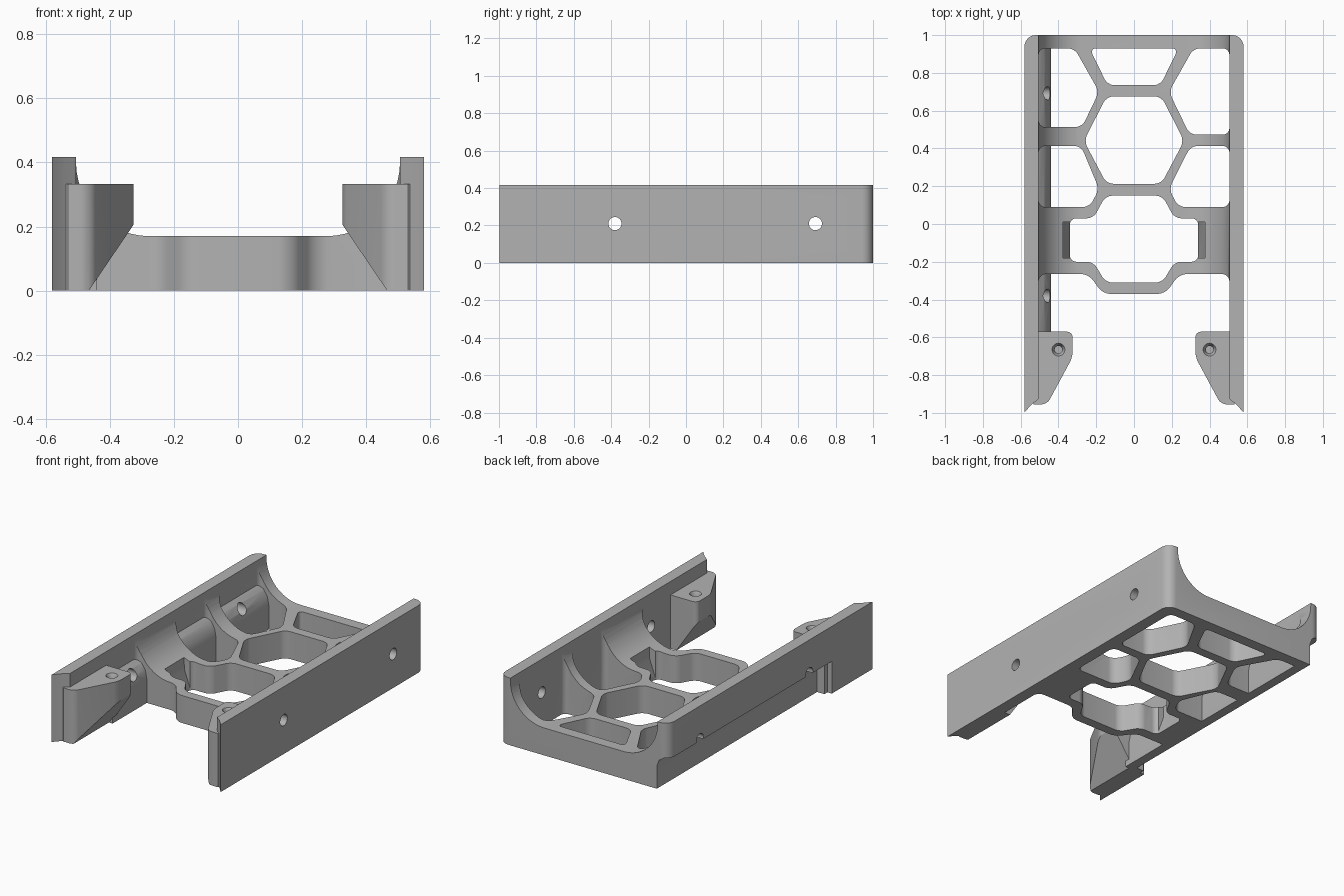
import bpy, bmesh, math
from mathutils import Vector

if "Cube" in bpy.data.objects:
    bpy.data.objects.remove(bpy.data.objects["Cube"], do_unlink=True)

grey = bpy.data.materials.new("plain grey")
grey.use_nodes = True
grey.diffuse_color = (0.45, 0.45, 0.45, 1)
grey.node_tree.nodes["Principled BSDF"].inputs["Base Color"].default_value = grey.diffuse_color


def prism(name, pts, lo, hi, axis="Z", radius=0.0, rounded=None):
    """Extrude a 2D outline along Z (xy outline) or Y (xz outline), rounding chosen corner edges."""
    def place(p, t):
        return Vector((p[0], p[1], t)) if axis == "Z" else Vector((p[0], t, p[1]))
    bm = bmesh.new()
    face = bm.faces.new([bm.verts.new(place(p, lo)) for p in pts])
    new = bmesh.ops.extrude_face_region(bm, geom=[face])["geom"]
    shift = place((0, 0), hi - lo)
    bmesh.ops.translate(bm, vec=shift, verts=[v for v in new if isinstance(v, bmesh.types.BMVert)])
    bmesh.ops.recalc_face_normals(bm, faces=bm.faces)
    if radius:
        test = rounded or (lambda a, b: abs((a - b).normalized().z) > 0.99)
        edges = [e for e in bm.edges if test(e.verts[0].co, e.verts[1].co)]
        bmesh.ops.bevel(bm, geom=edges, offset=radius, segments=6, profile=0.5,
                        affect="EDGES", clamp_overlap=True)
    return finish(bm, name)


def rod(name, centre, r1, r2, depth, axis="Z"):
    bm = bmesh.new()
    bmesh.ops.create_cone(bm, cap_ends=True, segments=32, radius1=r1, radius2=r2, depth=depth)
    ob = finish(bm, name)
    if axis == "X":
        ob.rotation_euler.y = math.pi / 2
    ob.location = centre
    return ob


def finish(bm, name):
    mesh = bpy.data.meshes.new(name)
    bm.to_mesh(mesh)
    bm.free()
    mesh.materials.append(grey)
    ob = bpy.data.objects.new(name, mesh)
    bpy.context.collection.objects.link(ob)
    return ob


def combine(target, tool, operation="DIFFERENCE"):
    tool.hide_render = True
    mod = target.modifiers.new("shape", "BOOLEAN")
    mod.operation, mod.solver, mod.object = operation, "EXACT", tool
    bpy.context.view_layer.objects.active = target
    bpy.ops.object.modifier_apply(modifier=mod.name)
    bpy.data.objects.remove(tool, do_unlink=True)


def mirrored(half):
    return half + [(-x, y) for x, y in reversed(half)]


def smooth(ob):
    bpy.ops.object.select_all(action="DESELECT")
    ob.select_set(True)
    bpy.context.view_layer.objects.active = ob
    bpy.ops.object.shade_smooth_by_angle(angle=math.radians(30))


# Tray: U-shaped section with large coves between floor and walls
WIDE, WALL, TOP = 0.58, 0.505, 0.417
cove = [(0.275 + 0.23 * math.sin(a), 0.4 - 0.23 * math.cos(a))
        for a in [math.radians(90 - 7.5 * i) for i in range(13)]]
section = mirrored([(WIDE, 0), (WIDE, TOP), (WALL, TOP)] + cove)
tray = prism("tray", section, -1, 1, "Y", 0.06,
             lambda a, b: min(a.y, b.y) > 0.99 and min(abs(a.x), abs(b.x)) > 0.57 and a.x * b.x > 0)

# Open front, leaving the scalloped end of the floor
front = mirrored([(WALL, -1.2), (WALL, -0.265), (0.24, -0.265), (0.165, -0.37)])
combine(tray, prism("front_cut", front, -0.1, 0.6, "Z", 0.04))

# Honeycomb windows
windows = [
    [(0.145, 0.675), (0.265, 0.44), (0.145, 0.213), (-0.145, 0.213), (-0.265, 0.44), (-0.145, 0.675)],
    mirrored([(0.235, 0.93), (0.14, 0.735)]),
    [(WALL, 0.93), (0.315, 0.93), (0.185, 0.7), (0.295, 0.473), (WALL, 0.473)],
    [(-WALL, 0.93), (-0.315, 0.93), (-0.185, 0.7), (-0.275, 0.513), (-WALL, 0.513)],
    [(WALL, 0.413), (0.3, 0.413), (0.185, 0.185), (0.235, 0.09), (WALL, 0.09)],
    [(-WALL, 0.413), (-0.28, 0.413), (-0.185, 0.185), (-0.235, 0.09), (-WALL, 0.09)],
    mirrored([(0.15, 0.15), (0.215, 0.03), (0.34, 0.03), (0.34, -0.2), (0.215, -0.2), (0.15, -0.31)]),
]
for outline in windows:
    combine(tray, prism("window_cut", outline, -0.1, 0.6, "Z", 0.035))

# Flared side pockets of the front window
flare = mirrored([(0.335, 0.01), (0.375, 0.12), (0.385, 0.5)])
combine(tray, prism("flare_cut", flare, -0.18, 0.01, "Y"))

# Cable channel: rounded rib inside one wall, matching recess outside
rib = [(-0.54, 0), (-0.54, 0.28), (-0.505, 0.265), (-0.475, 0.24), (-0.45, 0.2), (-0.44, 0.15), (-0.44, 0)]
combine(tray, prism("rib", rib, -0.6, 0.96, "Y"), "UNION")
recess = [(-0.7, -0.1), (-0.7, 0.2), (-0.545, 0.2), (-0.515, 0.18), (-0.5, 0.14), (-0.5, -0.1)]
combine(tray, prism("recess_cut", recess, -0.6, 1.1, "Y"))

# Cross holes through both walls
for y in (-0.38, 0.692):
    combine(tray, rod("cross_hole_cut", (0, y, 0.21), 0.035, 0.035, 2, "X"))

# Pointed front ends of the walls, and screw blocks beside them
for side, s in (("left", 1), ("right", -1)):
    tip = [(s * 0.6, -1.02), (s * 0.54, -0.953), (s * 0.515, -0.935), (s * 0.48, -0.9), (s * 0.48, -1.1), (s * 0.6, -1.1)]
    combine(tray, prism("tip_cut", tip, -0.1, 0.6))
    base = [(0.55, -0.57), (0.325, -0.57), (0.325, -0.705), (0.46, -0.955), (0.53, -0.955), (0.55, -0.94)]
    block = prism(side + "_screw_block", [(s * x, y) for x, y in base], 0, 0.333, "Z", 0.03,
                  lambda a, b: abs(a.x) < 0.5 and abs(a.z - b.z) > 0.3)
    under = [(s * 0.25, 0.317), (s * 0.465, 0), (s * 0.5, -0.052), (s * 0.2, -0.052)]
    combine(block, prism("under_cut", under, -1.2, -0.4, "Y"))
    combine(block, rod("screw_cut", (s * 0.4, -0.665, 0.3), 0.02, 0.02, 0.2))
    combine(block, rod("sink_cut", (s * 0.4, -0.665, 0.32), 0.02, 0.035, 0.03))
    smooth(block)
smooth(tray)
